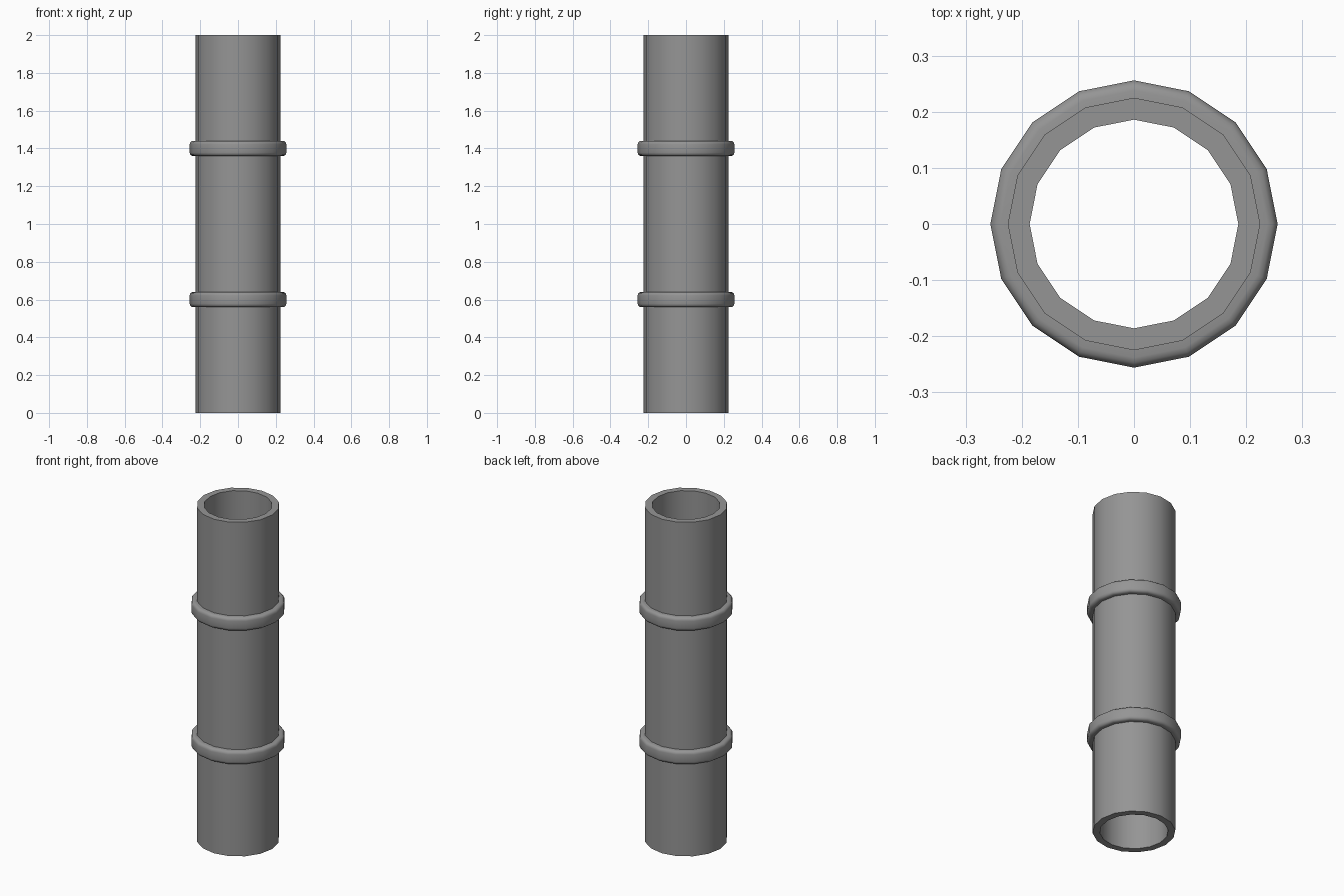
import bpy, bmesh
from math import cos, sin, pi, radians

if "Cube" in bpy.data.objects:
    bpy.data.objects.remove(bpy.data.objects["Cube"])

SIDES = 16

# Dark grey metal
metal = bpy.data.materials.new("dark_grey")
metal.diffuse_color = (0.3, 0.3, 0.3, 1)
metal.use_nodes = True
metal.node_tree.nodes["Principled BSDF"].inputs["Base Color"].default_value = metal.diffuse_color


def lathe(name, profile):
    """Revolve a closed (radius, height) profile around z."""
    bm = bmesh.new()
    rings = []
    for i in range(SIDES):
        a = 2 * pi * i / SIDES
        rings.append([bm.verts.new((r * cos(a), r * sin(a), z)) for r, z in profile])
    n = len(profile)
    for i in range(SIDES):
        p, q = rings[i], rings[(i + 1) % SIDES]
        for j in range(n):
            k = (j + 1) % n
            bm.faces.new((p[j], q[j], q[k], p[k]))
    bmesh.ops.recalc_face_normals(bm, faces=bm.faces)
    mesh = bpy.data.meshes.new(name)
    bm.to_mesh(mesh)
    bm.free()
    mesh.materials.append(metal)
    obj = bpy.data.objects.new(name, mesh)
    bpy.context.collection.objects.link(obj)
    bpy.ops.object.select_all(action='DESELECT')
    obj.select_set(True)
    bpy.context.view_layer.objects.active = obj
    bpy.ops.object.shade_smooth_by_angle(angle=radians(40))
    return obj


# Hollow straight pipe
lathe("pipe", [(0.225, 0), (0.225, 2), (0.186, 2), (0.186, 0)])


# Collar with rounded outer edges, its inside buried in the pipe wall
def collar(name, z, outer=0.256, half=0.04, rad=0.018, steps=3):
    profile = [(0.21, z - half)]
    for s in (-1, 1):
        arc = [(outer - rad + rad * sin(t), z + s * (half - rad + rad * cos(t)))
               for t in (pi / 2 * i / steps for i in range(steps + 1))]
        profile += arc if s < 0 else arc[::-1]
    profile.append((0.21, z + half))
    lathe(name, profile)


collar("lower_collar", 0.6)
collar("upper_collar", 1.4)
